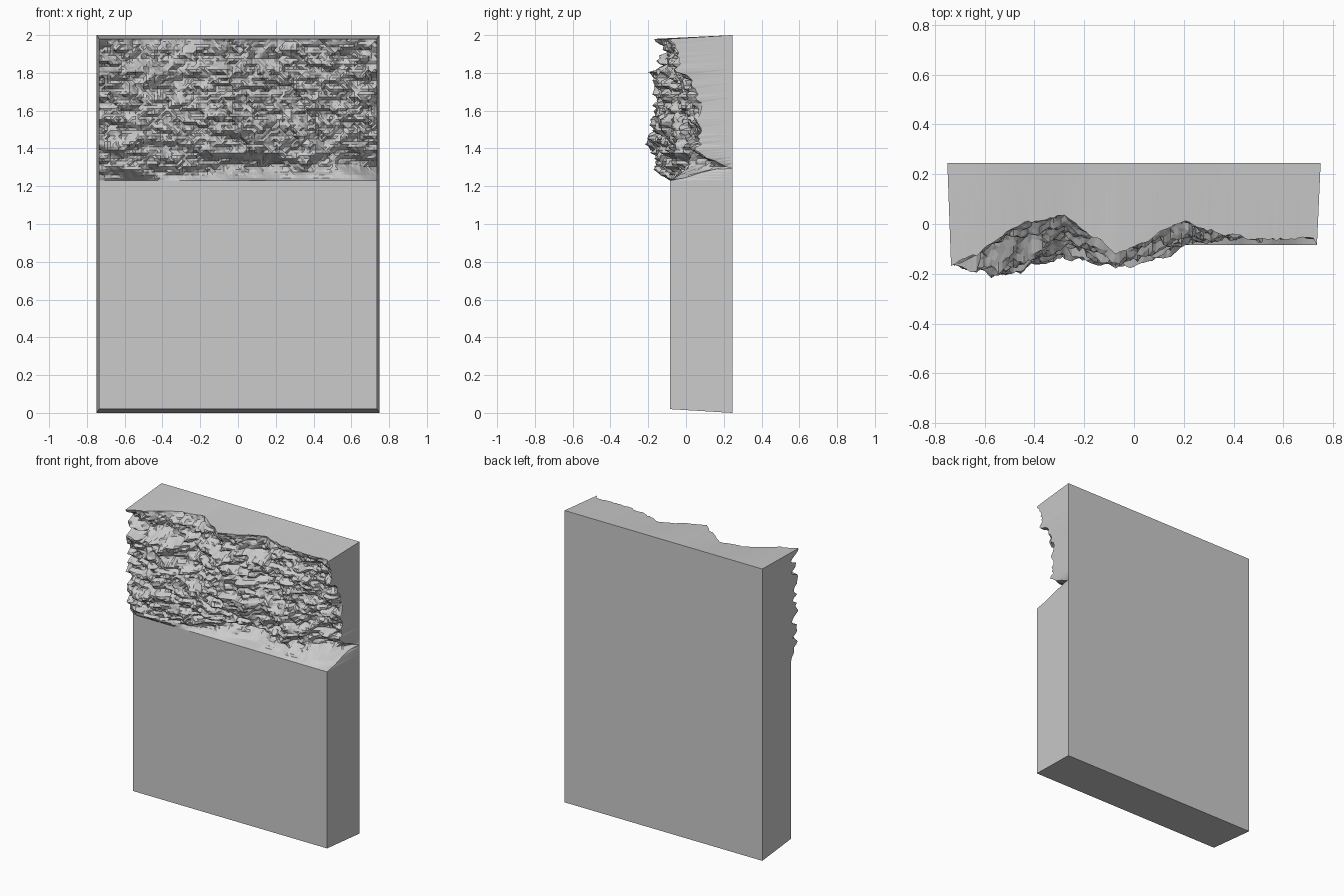
import bpy, bmesh
from mathutils import Vector, noise

if "Cube" in bpy.data.objects:
    bpy.data.objects.remove(bpy.data.objects["Cube"])

# Coarse rock depth map: y of the rock face at columns X and rows Z
X = [-0.735, -0.5, -0.28, -0.05, 0.2, 0.35, 0.55, 0.735]
DEPTH = [
    (1.23, [-.085] * 8),
    (1.27, [-.12, -.13, -.06, .00, .02, .02, -.02, .04]),
    (1.31, [-.13, -.16, -.08, .04, .10, -.03, .05, .20]),
    (1.37, [-.14, -.18, -.12, -.10, -.03, -.05, .03, .08]),
    (1.50, [-.14, -.18, -.13, -.16, -.08, -.02, .03, .05]),
    (1.65, [-.13, -.17, -.05, -.15, -.05, .00, .02, .07]),
    (1.80, [-.15, -.18, -.06, -.14, -.02, -.02, .00, -.02]),
    (1.90, [-.08, -.05, .00, -.07, .02, -.03, -.02, -.04]),
    (1.98, [-.18, -.03, .05, -.13, .02, -.06, -.06, -.07]),
]
BACK, FRONT = 0.245, -0.085
NX, NZ = 101, 52


def span(keys, v):
    """Segment index and eased fraction of v in keys."""
    for i in range(len(keys) - 2):
        if v < keys[i + 1]:
            break
    else:
        i = len(keys) - 2
    t = (v - keys[i]) / (keys[i + 1] - keys[i])
    return i, min(max(t, 0), 1)


def rock_y(x, z):
    """Depth map plus layered strata and craggy noise."""
    wx = x + 0.05 * noise.noise(Vector((x * 7, 3, z * 9)))
    wz = z + 0.03 * noise.noise(Vector((x * 6, 8, z * 10)))
    wz = min(max(wz, 1.245), 1.98)
    i, s = span(X, wx)
    j, t = span([d[0] for d in DEPTH], wz)
    a, b = DEPTH[j][1], DEPTH[j + 1][1]
    y = (a[i] * (1 - s) + a[i + 1] * s) * (1 - t) + (b[i] * (1 - s) + b[i + 1] * s) * t
    fade = min((z - 1.23) / 0.08, 1) * (0.5 if z > 1.95 else 1)
    strata = noise.cell(Vector((x * 7 + z * 4, 1, z * 26 + x * 3))) * 0.025
    crag = noise.fractal(Vector((x * 11, 5, z * 19)), 0.8, 2.1, 4) * 0.042
    y += (strata + crag) * fade
    return min(max(y, -0.245), 0.235)


# Front surface: plain panel row at the base, then the rock grid
bm = bmesh.new()
xs = [-0.735 + 1.47 * i / (NX - 1) for i in range(NX)]
zs = [1.23 + 0.75 * j / (NZ - 1) for j in range(NZ)]
rows = [[bm.verts.new((x, FRONT, z)) for x in xs] for z in (0.02, 1.23)]
for z in zs[1:]:
    rows.append([bm.verts.new((x, rock_y(x, z), z)) for x in xs])
for r0, r1 in zip(rows, rows[1:]):
    for i in range(NX - 1):
        bm.faces.new((r0[i], r0[i + 1], r1[i + 1], r1[i]))

# Side walls: border of the front joined to the slightly larger back outline
border = rows[0][:] + [r[-1] for r in rows[1:]] + rows[-1][-2::-1] + [r[0] for r in rows[-2:0:-1]]
ring = []
for v in border:
    x, z = v.co.x, v.co.z
    ring.append(bm.verts.new((x * 0.75 / 0.735, BACK, 1 + (z - 1) / 0.98)))
n = len(border)
for k in range(n):
    m = (k + 1) % n
    bm.faces.new((border[m], border[k], ring[k], ring[m]))
bm.faces.new(ring)

# Tidy flat areas and keep faceted rock
bmesh.ops.triangulate(bm, faces=[f for f in bm.faces if len(f.verts) == 4])
bmesh.ops.dissolve_limit(bm, angle_limit=0.02, verts=bm.verts, edges=bm.edges)
bmesh.ops.recalc_face_normals(bm, faces=bm.faces)
mesh = bpy.data.meshes.new("rock_topped_slab")
bm.to_mesh(mesh)
bm.free()
bpy.context.collection.objects.link(bpy.data.objects.new("rock_topped_slab", mesh))
